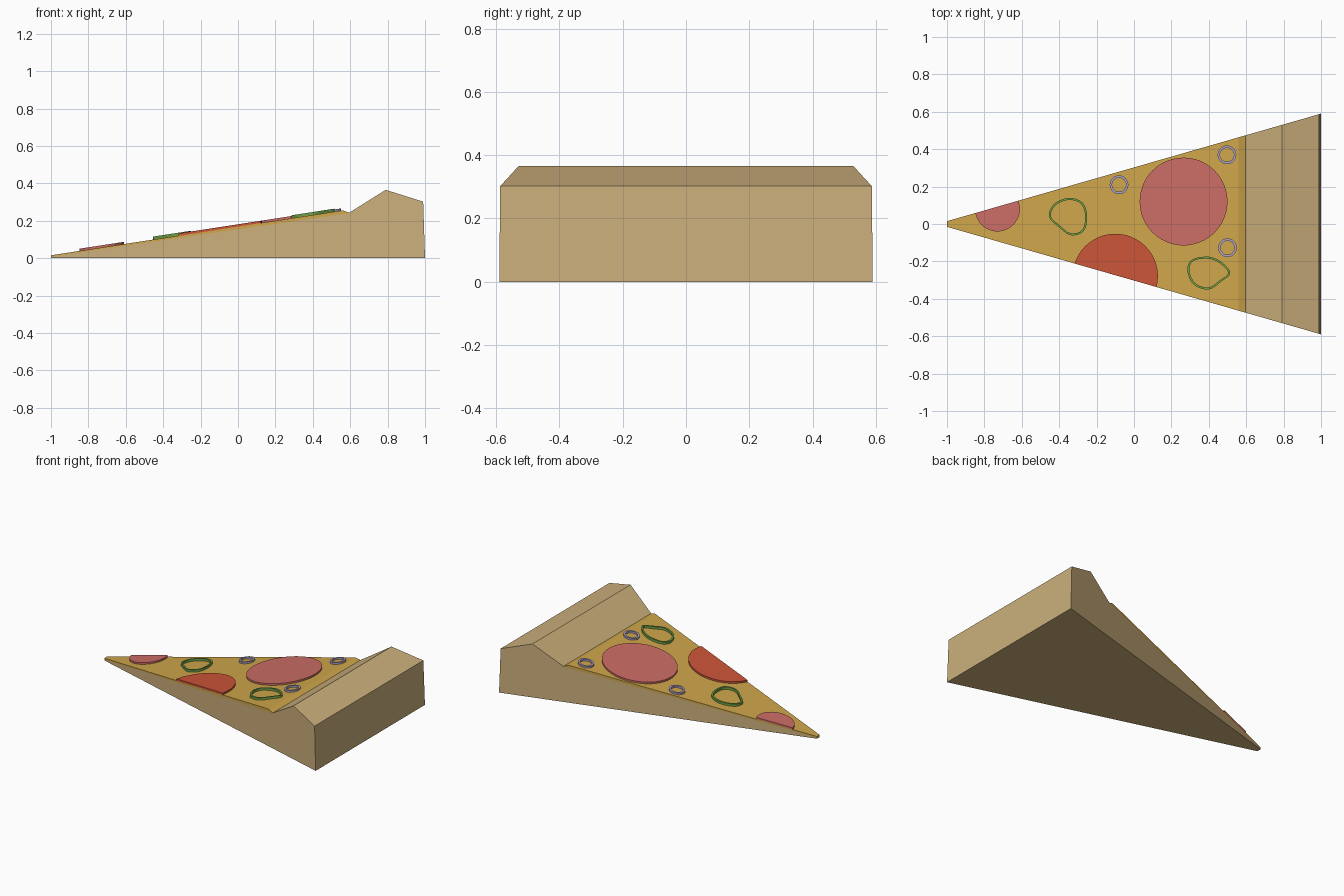
import bpy, bmesh, math
from mathutils import Vector

if "Cube" in bpy.data.objects:
    bpy.data.objects.remove(bpy.data.objects["Cube"])

TIP, K = 0.015, 0.2875          # half width at the tip, widening per unit x
SLOPE = 0.154


def half(x):
    return TIP + K * (x + 1)


def top(x):
    return 0.015 + SLOPE * (x + 1)


def material(name, rgb):
    m = bpy.data.materials.new(name)
    m.diffuse_color = (*rgb, 1)
    m.use_nodes = True
    m.node_tree.nodes["Principled BSDF"].inputs["Base Color"].default_value = m.diffuse_color
    return m


def finish(bm, name, mat):
    bmesh.ops.recalc_face_normals(bm, faces=bm.faces)
    me = bpy.data.meshes.new(name)
    bm.to_mesh(me)
    bm.free()
    me.materials.append(mat)
    ob = bpy.data.objects.new(name, me)
    bpy.context.collection.objects.link(ob)
    return ob


def wedge(name, profile, mat):
    # side profile stretched to the two tapering edges of the slice
    bm = bmesh.new()
    a, b = [[bm.verts.new((x, s * half(x), z)) for x, z in profile] for s in (-1, 1)]
    n = len(profile)
    bm.faces.new(a)
    bm.faces.new(b[::-1])
    for i in range(n):
        j = (i + 1) % n
        bm.faces.new((a[i], b[i], b[j], a[j]))
    finish(bm, name, mat)


def disc(name, cx, cy, r, mat, h=0.012, n=48):
    # round slice of topping, trimmed at the slice edges, laid on the slope
    bm = bmesh.new()
    bmesh.ops.create_cone(bm, cap_ends=True, segments=n, radius1=r, radius2=r, depth=1)
    bmesh.ops.translate(bm, verts=bm.verts, vec=(cx, cy, 0.5))
    for s in (-1, 1):
        geom = bm.verts[:] + bm.edges[:] + bm.faces[:]
        bmesh.ops.bisect_plane(bm, geom=geom, plane_co=(-1, s * TIP, 0),
                               plane_no=Vector((-K, s, 0)).normalized(), clear_outer=True)
        rim = [e for e in bm.edges if e.is_boundary]
        if rim:
            bmesh.ops.holes_fill(bm, edges=rim)
    for v in bm.verts:
        v.co.z = top(v.co.x) - 0.002 + v.co.z * (h + 0.002)
    finish(bm, name, mat)


def band(name, pts, width, h, mat):
    # closed loop of flat-walled strip standing on the slope
    c = sum(pts, Vector((0, 0))) / len(pts)
    bm = bmesh.new()
    loops = []
    for inset, up in ((0, -0.002), (0, h), (width, h), (width, -0.002)):
        ring = []
        for p in pts:
            q = p - (p - c).normalized() * inset
            ring.append(bm.verts.new((q.x, q.y, top(q.x) + up)))
        loops.append(ring)
    n = len(pts)
    for k in range(4):
        a, b = loops[k], loops[(k + 1) % 4]
        for i in range(n):
            j = (i + 1) % n
            bm.faces.new((a[i], a[j], b[j], b[i]))
    finish(bm, name, mat)


def smooth_loop(pts, steps=4):
    # rounded closed outline through the points
    pts = [Vector(p) for p in pts]
    out, n = [], len(pts)
    for i in range(n):
        a, b, c, d = (pts[(i + k) % n] for k in (-1, 0, 1, 2))
        for s in range(steps):
            t = s / steps
            out.append(0.5 * (2 * b + (c - a) * t + (2 * a - 5 * b + 4 * c - d) * t * t
                              + (3 * b - a - 3 * c + d) * t ** 3))
    return out


crust = material("crust", (0.60, 0.43, 0.20))
cheese = material("cheese", (0.62, 0.38, 0.07))
salami = material("salami", (0.60, 0.15, 0.13))
pepperoni = material("pepperoni", (0.60, 0.09, 0.04))
pepper = material("pepper", (0.16, 0.36, 0.06))
onion = material("onion", (0.42, 0.36, 0.55))

# Bread base with raised crust, and the cheese layer on top
wedge("crust_base", [(-1, 0), (1, 0), (0.99, 0.302), (0.79, 0.365), (0.59, 0.24), (-1, 0.008)], crust)
wedge("cheese_layer", [(-1, 0.006), (0.59, 0.236), (0.595, 0.243), (0.56, top(0.56)), (-1, top(-1))], cheese)

# Meat slices
disc("salami_large", 0.265, 0.12, 0.235, salami)
disc("salami_small", -0.73, 0.08, 0.12, salami)
disc("pepperoni_slice", -0.10, -0.28, 0.228, pepperoni)

# Pepper strips
band("pepper_ring_1", smooth_loop([(-0.455, 0.04), (-0.43, 0.105), (-0.35, 0.14), (-0.275, 0.115),
                                   (-0.25, 0.04), (-0.27, -0.04), (-0.34, -0.06), (-0.41, -0.01)]),
     0.011, 0.016, pepper)
band("pepper_ring_2", smooth_loop([(0.285, -0.25), (0.31, -0.19), (0.40, -0.175), (0.47, -0.205),
                                   (0.515, -0.262), (0.47, -0.305), (0.40, -0.35), (0.32, -0.325)]),
     0.011, 0.016, pepper)

# Onion rings
for i, (x, y) in enumerate([(-0.08, 0.21), (0.497, 0.37), (0.5, -0.127)]):
    circle = [Vector((x + 0.05 * math.cos(a), y + 0.05 * math.sin(a)))
              for a in (2 * math.pi * k / 32 for k in range(32))]
    band(f"onion_ring_{i + 1}", circle, 0.013, 0.012, onion)
